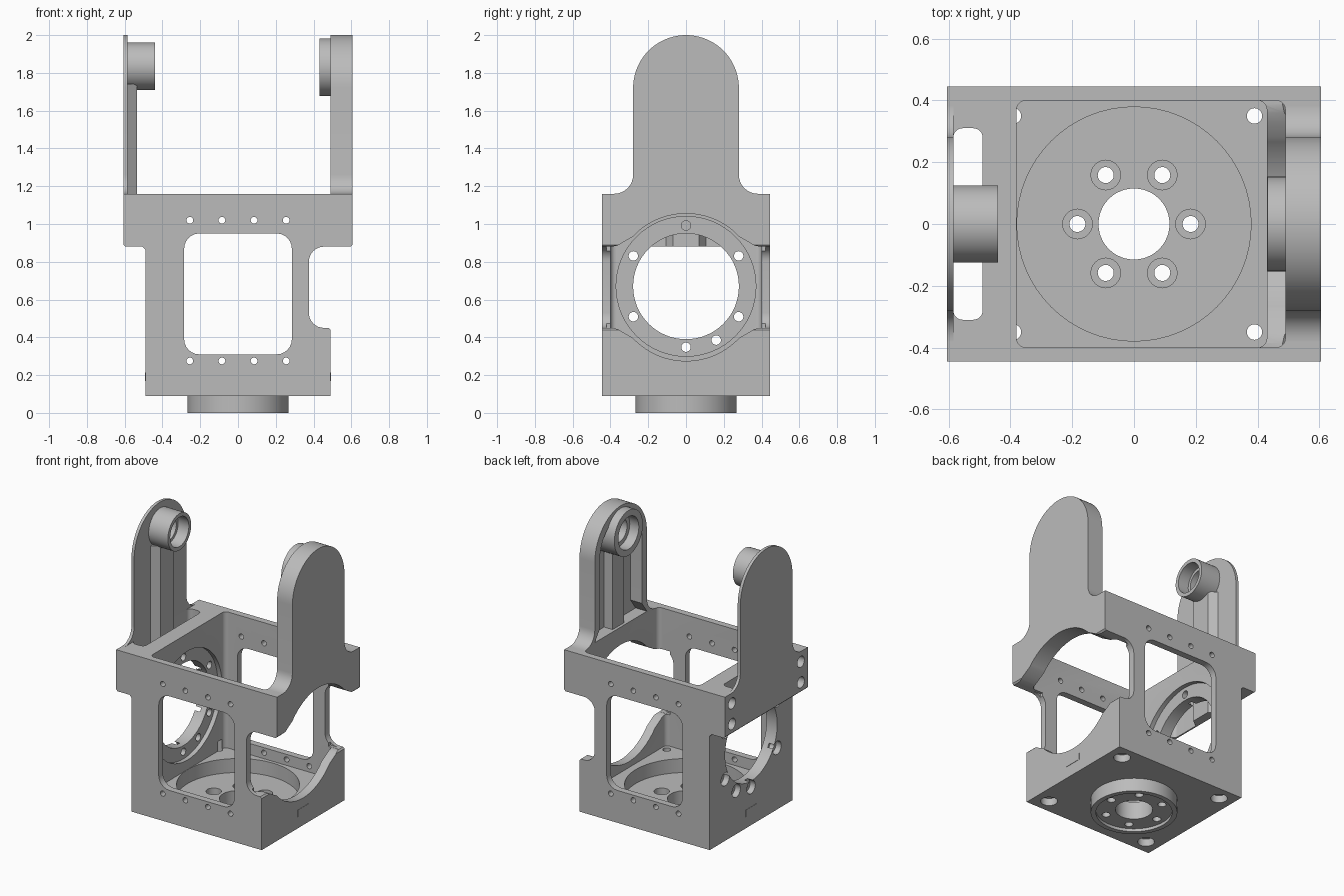
import bpy, bmesh, math
from math import sin, cos, pi, radians

if "Cube" in bpy.data.objects:
    bpy.data.objects.remove(bpy.data.objects["Cube"])

grey = bpy.data.materials.new("machined_grey")
grey.diffuse_color = (0.5, 0.5, 0.5, 1)
grey.use_nodes = True
grey.node_tree.nodes["Principled BSDF"].inputs["Base Color"].default_value = grey.diffuse_color


def arc(cx, cy, r, a0, a1, n=8):
    return [(cx + r * cos(radians(a0 + (a1 - a0) * i / n)),
             cy + r * sin(radians(a0 + (a1 - a0) * i / n))) for i in range(n + 1)]


def rounded(x0, x1, y0, y1, r, n=6):
    return (arc(x1 - r, y1 - r, r, 0, 90, n) + arc(x0 + r, y1 - r, r, 90, 180, n)
            + arc(x0 + r, y0 + r, r, 180, 270, n) + arc(x1 - r, y0 + r, r, 270, 360, n))


def circle(cx, cy, r, n=48):
    return arc(cx, cy, r, 0, 360, n)[:-1]


def prism(name, pts, axis, lo, hi):
    """Extrude an outline along an axis; outline is (y,z), (x,z) or (x,y)."""
    place = {'x': lambda a, b, t: (t, a, b),
             'y': lambda a, b, t: (a, t, b),
             'z': lambda a, b, t: (a, b, t)}[axis]
    bm = bmesh.new()
    low = [bm.verts.new(place(a, b, lo)) for a, b in pts]
    top = [bm.verts.new(place(a, b, hi)) for a, b in pts]
    bm.faces.new(low)
    bm.faces.new(top)
    n = len(pts)
    for i in range(n):
        j = (i + 1) % n
        bm.faces.new((low[i], low[j], top[j], top[i]))
    bmesh.ops.recalc_face_normals(bm, faces=bm.faces)
    me = bpy.data.meshes.new(name)
    bm.to_mesh(me)
    bm.free()
    me.materials.append(grey)
    ob = bpy.data.objects.new(name, me)
    bpy.context.collection.objects.link(ob)
    return ob


def box(name, x0, x1, y0, y1, z0, z1):
    return prism(name, [(x0, y0), (x1, y0), (x1, y1), (x0, y1)], 'z', z0, z1)


def boolean(ob, tool, op='DIFFERENCE'):
    mod = ob.modifiers.new("cut", 'BOOLEAN')
    mod.operation, mod.solver, mod.object = op, 'EXACT', tool
    bpy.context.view_layer.objects.active = ob
    bpy.ops.object.modifier_apply(modifier=mod.name)
    bpy.data.objects.remove(tool)


def cut(ob, pts, axis, lo, hi):
    boolean(ob, prism("cutter", pts, axis, lo, hi))


# Main frame: front silhouette with the right-hand notch
outline = [(-0.49, 0.175), (0.49, 0.175), (0.49, 0.44), (0.48, 0.45)]
outline += arc(0.455, 0.53, 0.08, 270, 180) + arc(0.455, 0.80, 0.08, 180, 90)
outline += [(0.595, 0.88), (0.605, 0.89), (0.605, 1.16), (-0.605, 1.16),
            (-0.605, 0.89), (-0.595, 0.88), (-0.505, 0.88), (-0.49, 0.865)]
frame = prism("frame", outline, 'y', -0.445, 0.445)
# Inner cavity, floor recess and gap behind the left plate
cut(frame, rounded(-0.38, 0.49, -0.4, 0.4, 0.03), 'z', 0.449, 1.3)
cut(frame, rounded(-0.38, 0.43, -0.4, 0.4, 0.03), 'z', 0.235, 0.6)
cut(frame, circle(0, 0, 0.379, 64), 'z', 0.1, 0.3)
cut(frame, rounded(-0.585, -0.49, -0.31, 0.31, 0.03), 'z', 0.8, 1.3)
# Windows and small mounting holes in front and back walls
cut(frame, rounded(-0.285, 0.285, 0.31, 0.95, 0.08), 'y', -0.6, 0.6)
for x in (-0.255, -0.085, 0.085, 0.255):
    for z in (0.275, 1.02):
        cut(frame, circle(x, z, 0.018, 16), 'y', -0.6, 0.6)
# Round clearance in the right wall, flared at the notch
half = [(0.42, 0.665), (0.42, 0.88), (0.39, 0.88), (0.36, 0.887), (0.33, 0.905)]
half += arc(0, 0.67, 0.385, 43, 90, 14)
left = [(-a, b) for a, b in reversed(half[:-1])]
upper = half + left
lower = [(a, 1.33 - b) for a, b in reversed(upper[1:-1])]
cut(frame, upper + lower, 'x', 0.40, 0.7)
# Bearing bore in the left wall with its bolt circle
cut(frame, circle(0, 0.67, 0.28, 64), 'x', -0.55, -0.3)
cut(frame, circle(0, 0.67, 0.37, 64), 'x', -0.41, -0.3)
bolts = [(0.322 * cos(radians(a)), 0.67 + 0.322 * sin(radians(a))) for a in range(30, 390, 60)]
for y, z in bolts + [(0.16, 0.385)]:
    cut(frame, circle(y, z, 0.025, 20), 'x', -0.55, -0.3)
    cut(frame, circle(y, z, 0.045, 20), 'x', -0.54, -0.45)
# Screw pockets on the left face, floor corner holes
for y in (-0.37, 0.37):
    for z in (0.95, 1.09):
        cut(frame, circle(y, z, 0.038, 20), 'x', -0.7, -0.55)
        cut(frame, circle(y, z, 0.02, 16), 'x', -0.7, -0.42)
corners = [(x, y) for x in (-0.39, 0.39) for y in (-0.35, 0.35)]
for x, y in corners:
    cut(frame, circle(x, y, 0.025, 20), 'z', 0.1, 0.3)

# Base plate with round flange below
base = box("base_plate", -0.49, 0.49, -0.445, 0.445, 0.09, 0.175)
boolean(base, prism("flange", circle(0, 0, 0.267, 64), 'z', 0, 0.12), 'UNION')
cut(base, circle(0, 0, 0.379, 64), 'z', 0.14, 0.3)
cut(base, circle(0, 0, 0.235, 64), 'z', -0.1, 0.02)
cut(base, circle(0, 0, 0.115), 'z', -0.1, 0.3)
for i in range(6):
    x, y = 0.183 * cos(i * pi / 3), 0.183 * sin(i * pi / 3)
    cut(base, circle(x, y, 0.026, 20), 'z', -0.1, 0.3)
    cut(base, circle(x, y, 0.048, 24), 'z', 0.08, 0.3)
for x, y in corners:
    cut(base, circle(x, y, 0.025, 20), 'z', 0, 0.3)
    cut(base, circle(x, y, 0.052, 24), 'z', 0.05, 0.14)
for side in (-1, 1):
    box("locating_tab", side * 0.47, side * 0.492, -0.06, 0.06, 0.17, 0.215)

# Arm outline: rounded top, flared foot
arm = [(0.42, 1.16)] + arc(0.38, 1.26, 0.1, 270, 180) + arc(0, 1.72, 0.28, 0, 180, 40)
arm += arc(-0.38, 1.26, 0.1, 360, 270) + [(-0.42, 1.16)]

# Left arm: thin plate, tapered rib and hollow pivot
prism("left_arm", arm, 'x', -0.605, -0.585)
prism("left_arm_rib", [(-0.59, -0.11), (-0.535, -0.07), (-0.535, 0.07), (-0.59, 0.11)],
      'z', 0.88, 1.74)
pivot = prism("left_pivot", circle(0, 1.835, 0.125), 'x', -0.59, -0.44)
cut(pivot, circle(0, 1.835, 0.10), 'x', -0.52, -0.3)
cut(pivot, circle(0, 1.835, 0.08), 'x', -0.57, -0.3)

# Right arm: thick, pocketed on the inside, with rib and bearing boss
right_arm = prism("right_arm", arm, 'x', 0.49, 0.605)
pocket = arc(0, 1.72, 0.225, 0, 180, 32) + [(-0.225, 1.25), (-0.28, 1.175), (0.28, 1.175), (0.225, 1.25)]
cut(right_arm, pocket, 'x', 0.4, 0.575)
box("right_arm_rib", 0.51, 0.58, -0.06, 0.06, 1.17, 1.72)
boss = prism("right_boss", circle(0, 1.83, 0.153), 'x', 0.432, 0.58)
cut(boss, circle(0, 1.83, 0.11), 'x', 0.3, 0.50)
cut(boss, circle(0, 1.83, 0.08), 'x', 0.3, 0.55)

# Smooth curved walls, keep machined edges crisp
bpy.ops.object.select_all(action='DESELECT')
for ob in bpy.context.scene.objects:
    ob.select_set(True)
bpy.context.view_layer.objects.active = frame
bpy.ops.object.shade_smooth_by_angle(angle=radians(30))
